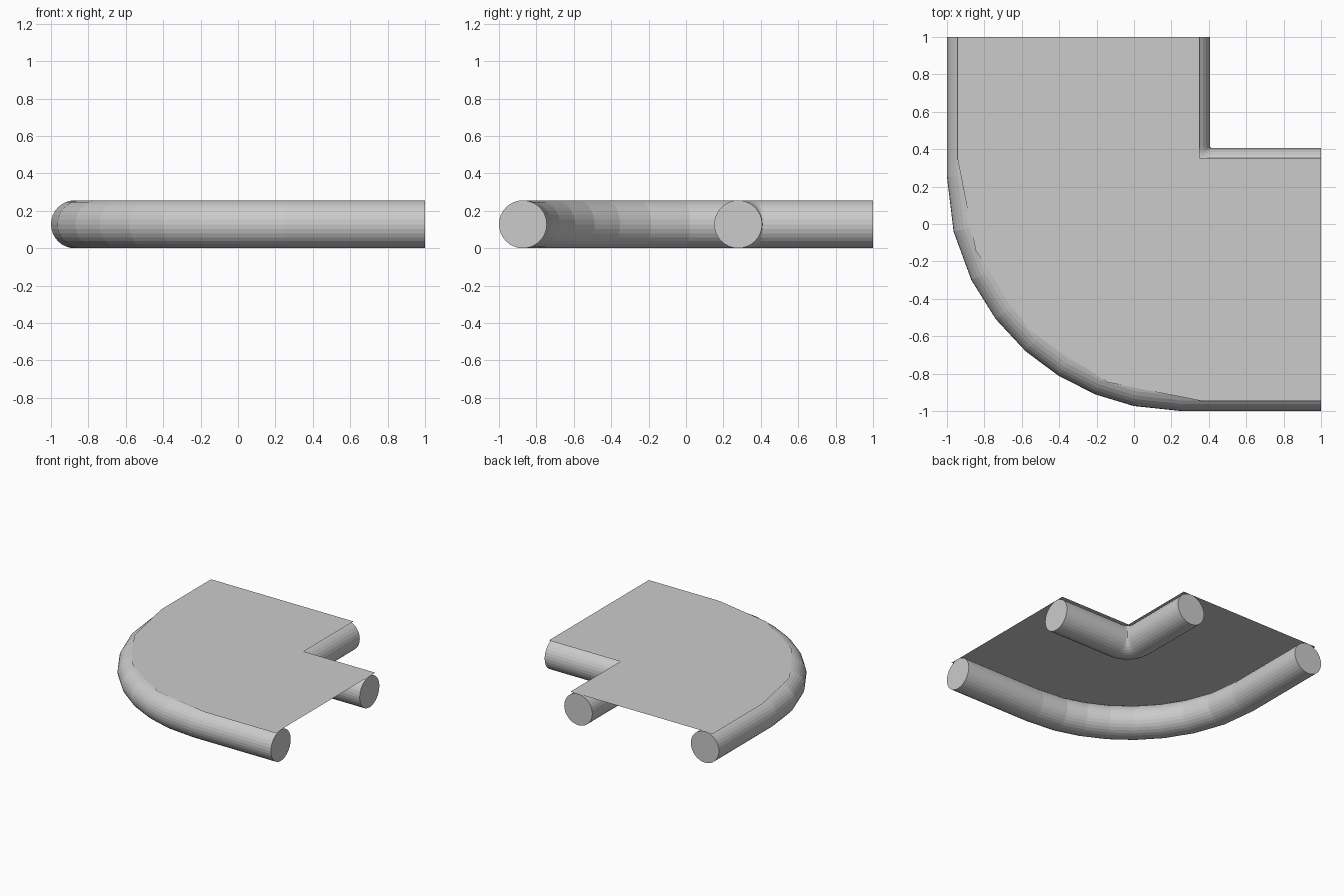
import bpy, bmesh
from math import sin, cos, pi, radians
from mathutils import Vector

if "Cube" in bpy.data.objects:
    bpy.data.objects.remove(bpy.data.objects["Cube"])

R = 0.128      # pipe radius
SIDES = 32


def finish(bm, name):
    bmesh.ops.recalc_face_normals(bm, faces=bm.faces)
    me = bpy.data.meshes.new(name)
    bm.to_mesh(me)
    bm.free()
    ob = bpy.data.objects.new(name, me)
    bpy.context.collection.objects.link(ob)
    return ob


def arc(c, r, angles):
    """Points of a quarter bend, from the -x side round to the -y side."""
    return [(c - r * cos(radians(a)), c - r * sin(radians(a))) for a in angles]


def pipe(name, path):
    """Capped round pipe swept along a flat path of (x, y) points."""
    pts = [Vector((x, y, R)) for x, y in path]
    bm = bmesh.new()
    rings = []
    for i, p in enumerate(pts):
        d_in = (p - pts[i - 1]).normalized() if i else (pts[1] - p).normalized()
        d_out = (pts[i + 1] - p).normalized() if i < len(pts) - 1 else d_in
        t = (d_in + d_out).normalized()
        stretch = 1 / t.dot(d_in)
        side = Vector((-t.y, t.x, 0)) * stretch
        rings.append([bm.verts.new(p + R * (side * cos(2 * pi * k / SIDES)
                                            + Vector((0, 0, sin(2 * pi * k / SIDES)))))
                      for k in range(SIDES)])
    for a, b in zip(rings, rings[1:]):
        for k in range(SIDES):
            n = (k + 1) % SIDES
            bm.faces.new((a[k], a[n], b[n], b[k]))
    bm.faces.new(rings[0])
    bm.faces.new(rings[-1])
    return finish(bm, name)


# Outer rail with a wide bend
edge = R - 1
pipe("outer_rail", [(edge, 1)]
     + arc(0.26, 0.26 - edge, [0, 13.8, 26.4, 37.6, 48.2, 58.3, 68.4, 78, 90][::1])
     + [(1, edge)])

# Inner rail with a tight bend
pipe("inner_rail", [(0.407 - R, 1)]
     + arc(0.409, 0.002 + R, [i * 15 for i in range(7)])
     + [(1, 0.407 - R)])

# Thin deck lying on the rails, its corner rounded in four coarse steps
bm = bmesh.new()
outline = ([(-0.945, 1)] + arc(0.355, 1.3, [i * 22.5 for i in range(5)])
           + [(1, -0.945), (1, 0.353), (0.35, 0.353), (0.35, 1)])
f = bm.faces.new([bm.verts.new((x, y, 2 * R + 0.0005)) for x, y in outline])
bmesh.ops.triangulate(bm, faces=[f])
finish(bm, "deck")
